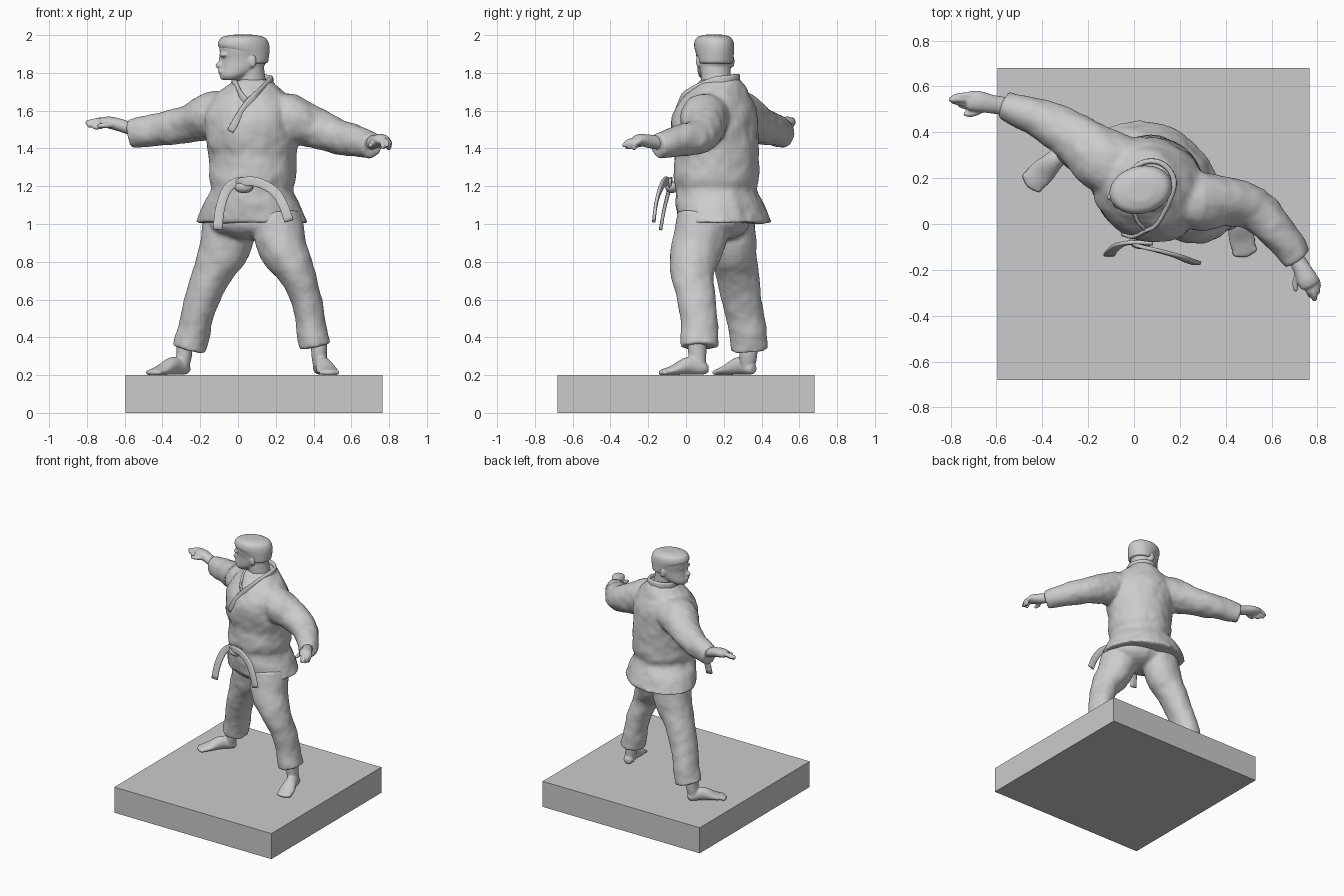
import bpy, bmesh, math
from mathutils import Vector as V
from mathutils.bvhtree import BVHTree

if "Cube" in bpy.data.objects:
    bpy.data.objects.remove(bpy.data.objects["Cube"])

Z = V((0, 0, 1))


def spline(pts, steps=4):
    """Catmull-Rom through rows of (x, y, z, half_a, half_b)."""
    p = [V(q) for q in pts]
    p = [p[0] * 2 - p[1]] + p + [p[-1] * 2 - p[-2]]
    out = []
    for i in range(1, len(p) - 2):
        a, b, c, d = p[i - 1:i + 3]
        for k in range(steps):
            t = k / steps
            out.append((b * 2 + (c - a) * t + (a * 2 - b * 5 + c * 4 - d) * t * t
                        + (b * 3 - a - c * 3 + d) * t ** 3) * 0.5)
    return out + [p[-2]]


def tube(name, pts, ref=Z, flat=False, n=24, box=1.0, tip=0.0):
    """Loft ellipses along a path; flat keeps rings level, tip rounds the end."""
    rows = spline(pts)
    if tip:
        end, d = rows[-1], (rows[-1] - rows[-2]).to_3d().normalized() * tip
        for f, s in ((0.6, 0.8), (0.95, 0.35)):
            c = end.to_3d() + d * f
            rows.append(V((*c, end[3] * s, end[4] * s)))
    bm, rings = bmesh.new(), []
    for i, r in enumerate(rows):
        c = V(r[:3])
        t = Z if flat else V(rows[min(i + 1, len(rows) - 1)][:3]) - V(rows[max(i - 1, 0)][:3])
        side = t.cross(ref).normalized()
        up = side.cross(t).normalized()
        ring = []
        for k in range(n):
            w = math.tau * (k + 0.5) / n
            co, si = math.cos(w), math.sin(w)
            ring.append(bm.verts.new(c + side * math.copysign(abs(co) ** box, co) * r[3]
                                     + up * math.copysign(abs(si) ** box, si) * r[4]))
        rings.append(ring)
    for a, b in zip(rings, rings[1:]):
        for k in range(n):
            bm.faces.new((a[k], a[(k + 1) % n], b[(k + 1) % n], b[k]))
    bm.faces.new(rings[0])
    bm.faces.new(rings[-1])
    bmesh.ops.recalc_face_normals(bm, faces=bm.faces)
    me = bpy.data.meshes.new(name)
    bm.to_mesh(me)
    bm.free()
    ob = bpy.data.objects.new(name, me)
    bpy.context.collection.objects.link(ob)
    for f in me.polygons:
        f.use_smooth = True
    return ob


def ball(name, loc, radii):
    bpy.ops.mesh.primitive_uv_sphere_add(segments=24, ring_count=12, location=loc)
    ob = bpy.context.object
    ob.name, ob.scale = name, radii
    bpy.ops.object.transform_apply(location=True, rotation=False, scale=True)
    return ob


def fuse(name, parts, voxel, smooth=5, folds=0.0):
    """Join overlapping parts into one skin, with optional cloth folds."""
    bpy.ops.object.select_all(action='DESELECT')
    for p in parts:
        p.select_set(True)
    bpy.context.view_layer.objects.active = ob = parts[0]
    bpy.ops.object.join()
    ob.name = name
    m = ob.modifiers.new("skin", 'REMESH')
    m.mode, m.voxel_size, m.use_smooth_shade = 'VOXEL', voxel, True
    if folds:
        tex = bpy.data.textures.new(name + "_folds", 'CLOUDS')
        tex.noise_scale = 0.11
        m = ob.modifiers.new("folds", 'DISPLACE')
        m.texture, m.strength, m.mid_level = tex, folds, 0.5
        m.texture_coords = 'LOCAL'
    m = ob.modifiers.new("soften", 'SMOOTH')
    m.factor, m.iterations = 0.5, smooth
    for mod in [m.name for m in ob.modifiers]:
        bpy.ops.object.modifier_apply(modifier=mod)
    bpy.ops.object.shade_smooth()
    return ob


# Square plinth
bpy.ops.mesh.primitive_cube_add(size=1, location=(0.085, 0, 0.1))
bpy.context.object.name = "plinth"
bpy.context.object.scale = (1.36, 1.36, 0.2)

# Jacket: level torso rings turned 25 degrees, plus both sleeves
turn = V((math.sin(math.radians(25)), math.cos(math.radians(25)), 0))
torso = tube("torso", [
    (.075, .205, 1.005, .31, .235), (.07, .18, 1.1, .265, .23), (.075, .16, 1.18, .222, .212),
    (.077, .16, 1.24, .232, .222), (.078, .163, 1.35, .233, .22), (.07, .153, 1.45, .247, .227),
    (.067, .153, 1.58, .25, .215), (.07, .165, 1.66, .22, .175), (.075, .175, 1.72, .15, .14),
    (.08, .18, 1.765, .095, .105)], ref=turn, flat=True, n=40)
r_sleeve = tube("right_sleeve", [
    (.03, .21, 1.6, .13, .1), (-.13, .28, 1.575, .14, .13), (-.25, .37, 1.53, .11, .1),
    (-.4, .455, 1.502, .09, .087), (-.57, .52, 1.478, .062, .076)])
l_sleeve = tube("left_sleeve", [
    (.13, .15, 1.6, .12, .1), (.27, .1, 1.56, .13, .13), (.4, .1, 1.51, .108, .108),
    (.52, .07, 1.465, .1, .092), (.63, -.04, 1.44, .082, .082), (.712, -.155, 1.415, .065, .065)])
jacket = fuse("jacket", [torso, r_sleeve, l_sleeve], 0.011, 6, 0.022)

# Collar: lapels projected onto the chest, wrapped behind the neck
bvh = BVHTree.FromObject(jacket, bpy.context.evaluated_depsgraph_get())


def on_chest(x, z):
    hit = bvh.ray_cast(V((x, -1, z)), V((0, 1, 0)))[0]
    return (x, hit.y if hit else 0.05, z, .009, .02)


neck = [(.075 + .1 * math.cos(w), .175 + .1 * math.sin(w), 1.755 + .015 * math.sin(w), .012, .026)
        for w in (math.radians(d) for d in range(-20, 201, 44))]
tube("collar", [on_chest(*p) for p in ((-.04, 1.49), (0, 1.56), (.05, 1.635), (.105, 1.69))]
     + neck + [on_chest(*p) for p in ((.01, 1.69), (.04, 1.65))], n=12, box=.6)

# Loose belt: knot and two hanging ends
Y = V((0, 1, 0))
ball("belt_knot", (.03, -.075, 1.195), (.05, .035, .032))
for name, path in (
        ("belt_end_left", [(0, -.07, 1.2), (.02, -.095, 1.222), (.1, -.115, 1.222), (.19, -.14, 1.175),
                           (.24, -.16, 1.1), (.27, -.17, 1.015)]),
        ("belt_end_right", [(.08, -.085, 1.215), (0, -.08, 1.222), (-.06, -.09, 1.18),
                            (-.095, -.115, 1.08), (-.108, -.135, .97)])):
    tube(name, [(*p, .025, .009) for p in path], ref=Y, n=12, box=.5)

# Trousers
r_leg = tube("right_leg", [
    (-.04, .24, 1.03, .15, .13), (-.07, .25, .88, .137, .122), (-.13, .27, .75, .108, .115),
    (-.19, .295, .6, .09, .106), (-.23, .325, .45, .087, .101), (-.258, .335, .335, .093, .098)], ref=Y)
l_leg = tube("left_leg", [
    (.2, .1, 1.03, .14, .15), (.235, .06, .88, .128, .14), (.305, .033, .75, .1, .117),
    (.36, .055, .6, .082, .1), (.39, .07, .45, .082, .097), (.41, .073, .35, .087, .1)], ref=Y)
hips = ball("hips", (.08, .17, 1.01), (.24, .17, .1))
fuse("trousers", [r_leg, l_leg, hips], 0.011, 5, 0.018)


# Bare feet: ankle, sole and toes from heel to tip
def foot(name, ankle, heel, tip):
    h, t = V(heel), V(tip)

    def at(f, z, a, b):
        p = h.lerp(t, f)
        return (p.x, p.y, z, a, b)
    shin = tube("shin", [(*ankle, .42, .044, .05), (*ankle, .31, .042, .048), at(.14, .225, .036, .036)], ref=Y)
    sole = tube("sole", [at(-.05, .232, .022, .02), at(.06, .235, .038, .034), at(.35, .25, .042, .048),
                         at(.7, .226, .057, .027), at(.92, .215, .05, .017)], tip=.025)
    toes = []
    side = (t - h).normalized().cross(V((0, 0, 1)).to_3d()) if len(t) == 3 else V((0, 0, 0))
    for k in range(-2, 3):
        p = h.lerp(t, .96 - .025 * abs(k)) + side * k * .02
        toes.append(ball("toe", (p.x, p.y, .214), (.016, .016, .014)))
    fuse(name, [shin, sole] + toes, 0.007, 4)


foot("right_foot", (-.285, .33), (-.275, .35, 0), (-.462, .165, 0))
foot("left_foot", (.43, .06), (.43, .105, 0), (.488, -.14, 0))


# Hands: palm plus fingers
def hand(name, palm, fingers):
    parts = [tube("palm", palm, tip=.015)]
    for a, b, c in fingers:
        parts.append(tube("finger", [(*a, .015, .015), (*b, .0145, .0145), (*c, .012, .012)], n=12, tip=.01))
    fuse(name, parts, 0.006, 3)


hand("right_hand", [(-.54, .51, 1.495, .04, .034), (-.62, .523, 1.522, .041, .034),
                    (-.68, .535, 1.537, .046, .032), (-.72, .538, 1.54, .042, .025)], [
    ((-.7, .562, 1.55), (-.745, .56, 1.548), (-.785, .555, 1.535)),
    ((-.7, .545, 1.55), (-.755, .545, 1.545), (-.8, .543, 1.537)),
    ((-.7, .528, 1.54), (-.75, .53, 1.528), (-.79, .535, 1.522)),
    ((-.69, .515, 1.53), (-.735, .515, 1.515), (-.76, .52, 1.512)),
    ((-.65, .505, 1.525), (-.7, .483, 1.522), (-.735, .48, 1.52))])
hand("left_hand", [(.685, -.115, 1.425, .035, .036), (.73, -.19, 1.437, .038, .036),
                   (.755, -.24, 1.445, .046, .032), (.767, -.265, 1.443, .044, .027)], [
    ((.795, -.24, 1.44), (.802, -.268, 1.425), (.798, -.275, 1.4)),
    ((.785, -.255, 1.445), (.799, -.29, 1.43), (.794, -.3, 1.405)),
    ((.77, -.265, 1.445), (.785, -.305, 1.435), (.787, -.328, 1.415)),
    ((.75, -.26, 1.445), (.765, -.295, 1.43), (.768, -.31, 1.405)),
    ((.72, -.21, 1.43), (.705, -.25, 1.42), (.705, -.285, 1.415))])

# Head turned to the right arm, with neck, nose, brow, ears and cropped hair
face = V((-.97, -.24, 0))
lateral = V((.24, -.97, 0))


def level(rows):
    return [(x, .15 + (x - .035) * .25, z, a, b) for z, x, a, b in rows]


skull = tube("skull", level([
    (1.763, -.038, .045, .045), (1.785, -.02, .078, .068), (1.82, .015, .11, .083), (1.87, .033, .124, .09),
    (1.92, .033, .133, .098), (1.96, .03, .13, .095), (1.99, .027, .1, .07)]), ref=lateral, flat=True, n=32)
throat = tube("neck", [(.08, .175, 1.68, .09, .09), (.07, .16, 1.76, .077, .08), (.06, .157, 1.85, .075, .08)], ref=Y)
mid = V((.035, .15, 0))
features = [ball("nose", mid + face * .137 + Z * 1.84, (.022, .016, .018)),
            ball("nose_bridge", mid + face * .124 + Z * 1.865, (.018, .013, .03)),
            ball("lips", mid + face * .127 + Z * 1.807, (.017, .03, .013)),
            ball("chin", mid + face * .113 + Z * 1.779, (.022, .03, .017)),
            ball("brow", mid + face * .113 + Z * 1.895, (.025, .06, .014))]
for s in (-1, 1):
    features.append(ball("ear", mid + lateral * s * .092 - face * .02 + Z * 1.86, (.022, .013, .034)))
fuse("head", [skull, throat] + features, 0.007, 3)
hair = tube("hair", level([
    (1.85, .075, .083, .09), (1.9, .052, .115, .098), (1.94, .031, .138, .104), (1.97, .028, .132, .1),
    (1.99, .027, .112, .085), (2.002, .027, .06, .05)]), ref=lateral, flat=True, n=32)
fuse("hair", [hair], 0.008, 2)
